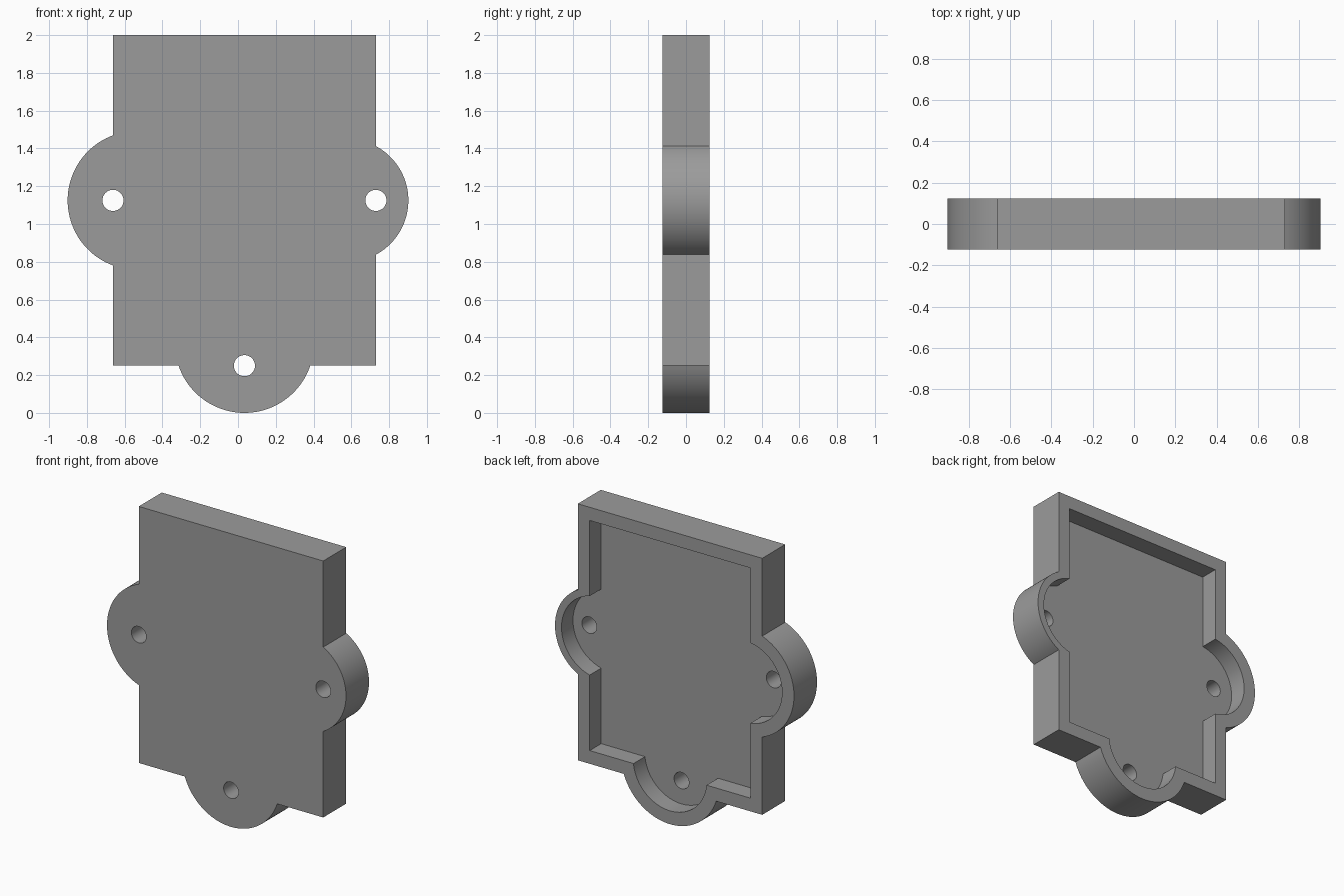
import bpy, bmesh, math

if "Cube" in bpy.data.objects:
    bpy.data.objects.remove(bpy.data.objects["Cube"])

# Overall sizes
X0, X1, Z0, Z1 = -0.662, 0.73, 0.25, 2.0
HALF_Y = 0.124
WALL = 0.09
MID_X, MID_Z = 0.034, 1.125
# Lobes: centre x, centre z, outer radius, outward direction (degrees)
BOTTOM = (MID_X, 0.368, 0.368, 270)
RIGHT = (0.576, MID_Z, 0.326, 0)
LEFT = (-0.535, MID_Z, 0.367, 180)
POCKET_R = 0.277
HOLE_R = 0.056

grey = bpy.data.materials.new("grey")
grey.diffuse_color = (0.33, 0.33, 0.33, 1)
grey.use_nodes = True
grey.node_tree.nodes["Principled BSDF"].inputs["Base Color"].default_value = grey.diffuse_color


def lobe_arc(lobe, edge_dist, radius, steps=48):
    """Part of the lobe circle outside the plate edge, counter-clockwise."""
    cx, cz, _, direction = lobe
    half = math.acos(edge_dist / radius)
    mid = math.radians(direction)
    angles = [mid - half + 2 * half * i / steps for i in range(steps + 1)]
    return [(cx + radius * math.cos(a), cz + radius * math.sin(a)) for a in angles]


def outline(inset, radius=None):
    """Rectangle with three lobes, inset by a wall thickness."""
    x0, x1, z0, z1 = X0 + inset, X1 - inset, Z0 + inset, Z1 - inset
    pts = [(x0, z0)]
    pts += lobe_arc(BOTTOM, BOTTOM[1] - z0, radius or BOTTOM[2])
    pts += [(x1, z0)]
    pts += lobe_arc(RIGHT, x1 - RIGHT[0], radius or RIGHT[2])
    pts += [(x1, z1), (x0, z1)]
    pts += lobe_arc(LEFT, LEFT[0] - x0, radius or LEFT[2])
    return pts


def prism(name, pts, y0, y1):
    """Extrude an xz outline from y0 to y1."""
    bm = bmesh.new()
    face = bm.faces.new([bm.verts.new((x, y0, z)) for x, z in pts])
    ext = bmesh.ops.extrude_face_region(bm, geom=[face])["geom"]
    bmesh.ops.translate(bm, vec=(0, y1 - y0, 0),
                        verts=[g for g in ext if isinstance(g, bmesh.types.BMVert)])
    bmesh.ops.recalc_face_normals(bm, faces=bm.faces)
    mesh = bpy.data.meshes.new(name)
    bm.to_mesh(mesh)
    bm.free()
    mesh.materials.append(grey)
    obj = bpy.data.objects.new(name, mesh)
    bpy.context.collection.objects.link(obj)
    return obj


# Solid cover, then the pocket in its back and the three screw holes
cover = prism("cover_plate", outline(0), -HALF_Y, HALF_Y)
cutters = [prism("pocket_cutter", outline(WALL, POCKET_R), 0.0, 0.3)]
for hx, hz in ((X0, MID_Z), (X1, MID_Z), (MID_X, Z0)):
    ring = [(hx + HOLE_R * math.cos(math.tau * i / 32),
             hz + HOLE_R * math.sin(math.tau * i / 32)) for i in range(32)]
    cutters.append(prism("hole_cutter", ring, -0.3, 0.3))

bpy.context.view_layer.objects.active = cover
cover.select_set(True)
for cutter in cutters:
    cutter.hide_render = True
    mod = cover.modifiers.new("cut", "BOOLEAN")
    mod.operation = "DIFFERENCE"
    mod.solver = "EXACT"
    mod.object = cutter
    bpy.ops.object.modifier_apply(modifier=mod.name)
for cutter in cutters:
    bpy.data.objects.remove(cutter)

bpy.ops.object.select_all(action="DESELECT")
cover.select_set(True)
bpy.ops.object.shade_smooth_by_angle(angle=math.radians(30))
